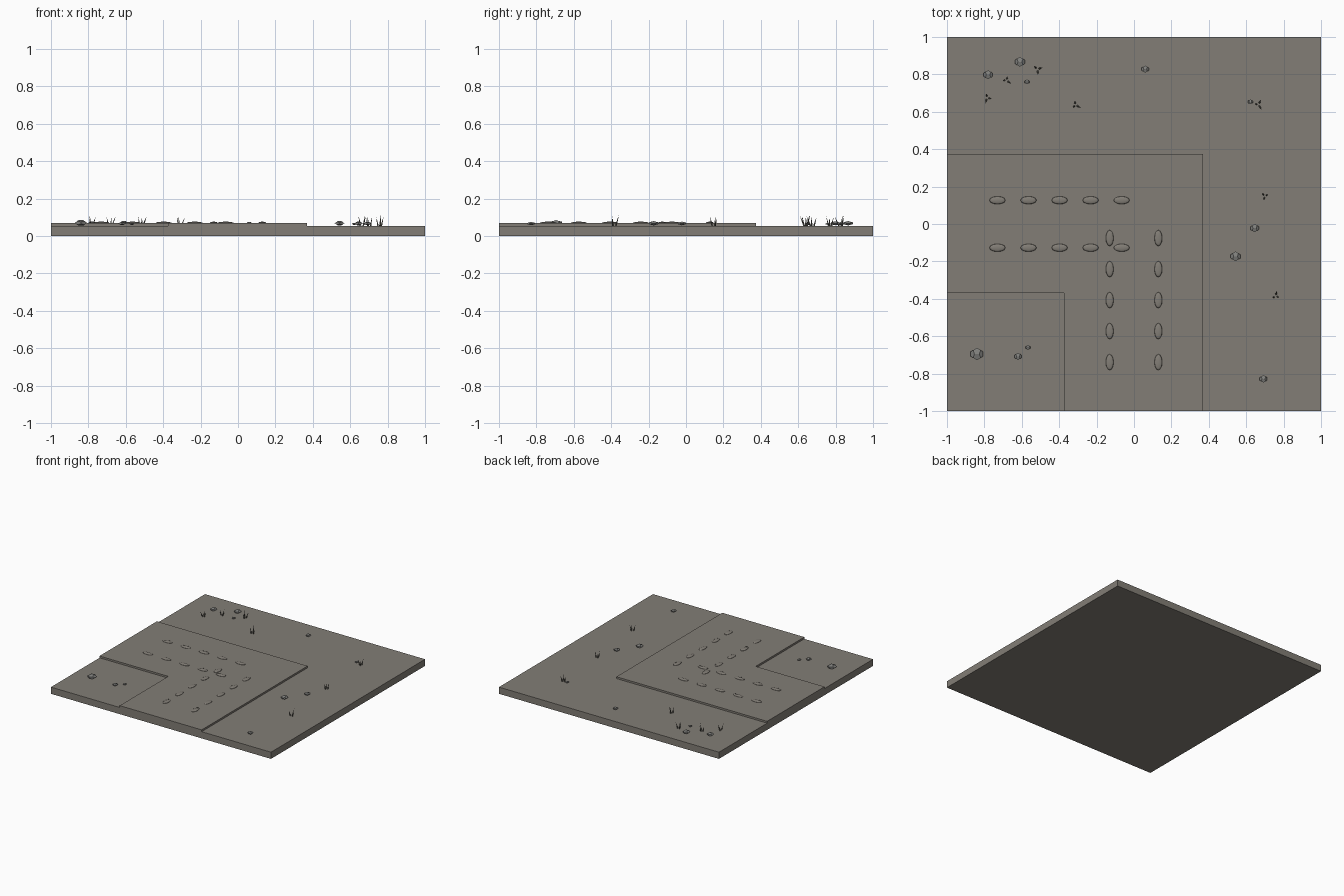
import bpy, bmesh, math, random
from mathutils import Vector, Matrix

if "Cube" in bpy.data.objects:
    bpy.data.objects.remove(bpy.data.objects["Cube"])

random.seed(4)
PHI = (1 + 5 ** 0.5) / 2
GROUND, PATH = 0.055, 0.07


def material(name, rgb):
    m = bpy.data.materials.new(name)
    m.diffuse_color = (*rgb, 1)
    m.use_nodes = True
    m.node_tree.nodes["Principled BSDF"].inputs["Base Color"].default_value = m.diffuse_color
    return m


EARTH = material("grey earth", (0.225, 0.208, 0.182))
STONE = material("grey stone", (0.215, 0.215, 0.205))
GRASS = material("dry grass", (0.16, 0.155, 0.13))


def finish(bm, name, mat, smooth=False):
    me = bpy.data.meshes.new(name)
    bmesh.ops.recalc_face_normals(bm, faces=bm.faces)
    bm.to_mesh(me)
    bm.free()
    ob = bpy.data.objects.new(name, me)
    bpy.context.collection.objects.link(ob)
    me.materials.append(mat)
    for p in me.polygons:
        p.use_smooth = smooth
    return ob


def prism(name, outline, z0, z1, mat):
    bm = bmesh.new()
    f = bm.faces.new([bm.verts.new((x, y, z0)) for x, y in outline])
    r = bmesh.ops.extrude_face_region(bm, geom=[f], use_keep_orig=True)
    top = [v for v in r["geom"] if isinstance(v, bmesh.types.BMVert)]
    bmesh.ops.translate(bm, verts=top, vec=(0, 0, z1 - z0))
    return finish(bm, name, mat)


# Base slab and raised corner path
prism("ground_slab", [(-1, -1), (1, -1), (1, 1), (-1, 1)], 0, GROUND, EARTH)
prism("corner_path", [(-1, -0.37), (-0.375, -0.37), (-0.375, -1), (0.37, -1),
                      (0.37, 0.375), (-1, 0.375)], GROUND - 0.005, PATH, EARTH)


# Low smooth mounds along the wheel tracks
def mound(name, x, y, sx, sy):
    bm = bmesh.new()
    bmesh.ops.create_uvsphere(bm, u_segments=12, v_segments=8, radius=1)
    bm.transform(Matrix.Translation((x, y, PATH)) @ Matrix.Diagonal((sx, sy, 0.007, 1)))
    finish(bm, name, EARTH, True)


for i in range(5):
    for y in (0.127, -0.127):
        mound("track_mound_across", -0.73 + 0.166 * i, y, 0.043, 0.021)
    for x in (-0.13, 0.13):
        mound("track_mound_along", x, -0.075 - 0.166 * i, 0.021, 0.043)


# Flattened twelve-sided rocks
def rock(x, y, r):
    bm = bmesh.new()
    pts = [(a, b, c) for a in (-1, 1) for b in (-1, 1) for c in (-1, 1)]
    for a in (-1, 1):
        for b in (-1, 1):
            u, v = a / PHI, b * PHI
            pts += [(0, v, u), (u, 0, v), (v, u, 0)]
    for p in pts:
        bm.verts.new(Vector(p) / PHI)
    bmesh.ops.convex_hull(bm, input=bm.verts)
    bmesh.ops.dissolve_limit(bm, angle_limit=0.02, verts=bm.verts, edges=bm.edges)
    bm.transform(Matrix.Translation((x, y, GROUND + 0.25 * r + 0.007))
                 @ Matrix.Diagonal((r, r, 0.45 * r, 1)))
    finish(bm, "rock", STONE)


for x, y, r in [(-0.84, -0.695, 0.033), (-0.62, -0.708, 0.019), (-0.567, -0.66, 0.013),
                (-0.78, 0.798, 0.024), (-0.61, 0.867, 0.026), (-0.572, 0.76, 0.013),
                (0.06, 0.828, 0.019), (0.622, 0.653, 0.013), (0.645, -0.022, 0.022),
                (0.543, -0.173, 0.026), (0.692, -0.828, 0.02)]:
    rock(x, y, r)


# Grass tufts made of thin leaning spikes
def tuft(x, y, heading):
    bm = bmesh.new()
    for k in range(3):
        h = random.uniform(0.045, 0.06)
        turn = heading + k * 2.1 + random.uniform(-0.3, 0.3)
        m = (Matrix.Translation((x, y, GROUND)) @ Matrix.Rotation(turn, 4, 'Z')
             @ Matrix.Translation((0.01, 0, 0))
             @ Matrix.Rotation(random.uniform(0.15, 0.5), 4, 'Y')
             @ Matrix.Translation((0, 0, h / 2)))
        bmesh.ops.create_cone(bm, cap_ends=True, segments=4, radius1=0.005,
                              radius2=0, depth=h, matrix=m)
    finish(bm, "grass_tuft", GRASS)


for i, (x, y) in enumerate([(-0.785, 0.675), (-0.682, 0.768), (-0.517, 0.828), (-0.312, 0.637),
                            (0.665, 0.64), (0.70, 0.15), (0.757, -0.385)]):
    tuft(x, y, i * 1.3)
